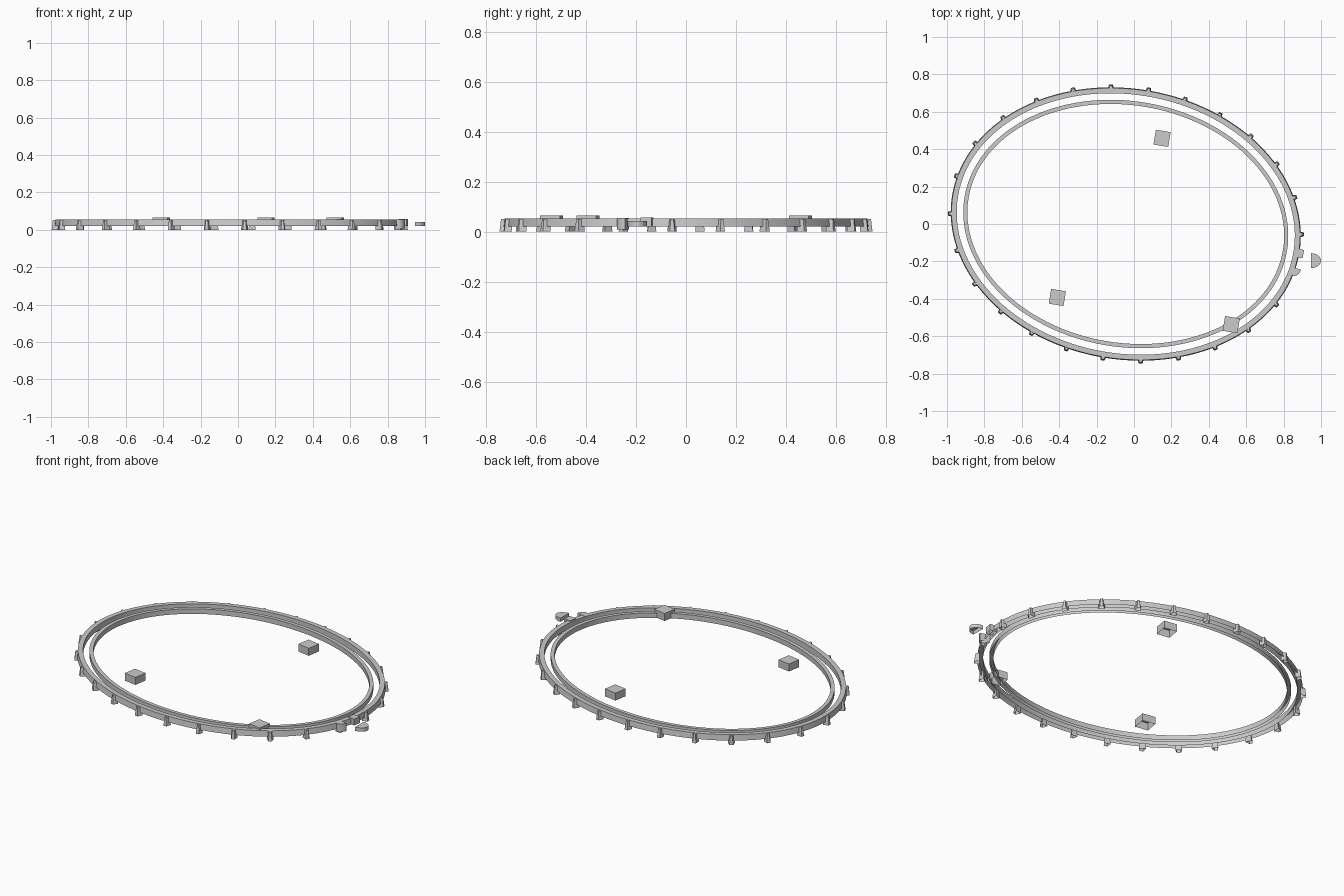
import bpy, bmesh, math
from mathutils import Vector, Matrix

if "Cube" in bpy.data.objects:
    bpy.data.objects.remove(bpy.data.objects["Cube"])

grey = bpy.data.materials.new("light grey")
grey.use_nodes = True
grey.diffuse_color = (0.6, 0.6, 0.6, 1)
grey.node_tree.nodes["Principled BSDF"].inputs["Base Color"].default_value = grey.diffuse_color

CENTRE = Vector((-0.044, 0, 0))
TILT = math.radians(-9.5)
TURN = Matrix.Rotation(TILT, 4, "Z")
A, B = 0.941, 0.724       # half axes of the outer rim
BASE, TOP = 0.02, 0.054


def rim_point(angle, inset=0.0, z=0.0):
    p = Vector(((A - inset) * math.cos(angle), (B - inset) * math.sin(angle), z))
    return TURN @ p + CENTRE


def finish(name, bm, smooth=False):
    bmesh.ops.recalc_face_normals(bm, faces=bm.faces)
    mesh = bpy.data.meshes.new(name)
    bm.to_mesh(mesh)
    bm.free()
    obj = bpy.data.objects.new(name, mesh)
    bpy.context.collection.objects.link(obj)
    mesh.materials.append(grey)
    if smooth:
        bpy.ops.object.select_all(action="DESELECT")
        obj.select_set(True)
        bpy.context.view_layer.objects.active = obj
        bpy.ops.object.shade_smooth_by_angle(angle=math.radians(30))
    return obj


def oval_ring(name, section, segments=128):
    """Sweep an (inset, z) section, open underneath, round the oval."""
    bm = bmesh.new()
    loops = [[bm.verts.new(rim_point(math.tau * i / segments, d, z)) for d, z in section]
             for i in range(segments)]
    for i, loop in enumerate(loops):
        after = loops[(i + 1) % segments]
        for j in range(len(section) - 1):
            bm.faces.new((loop[j], loop[j + 1], after[j + 1], after[j]))
    return finish(name, bm, True)


def loft(bm, low, high):
    """Shell between two matching outlines, open underneath."""
    lo = [bm.verts.new(p) for p in low]
    hi = [bm.verts.new(p) for p in high]
    n = len(lo)
    for i in range(n):
        j = (i + 1) % n
        bm.faces.new((lo[i], lo[j], hi[j], hi[i]))
    bm.faces.new(hi)


def half_disc(name, x, y, rx, ry, z0, z1, angle=0.0):
    bm = bmesh.new()
    turn = Matrix.Rotation(angle, 4, "Z")
    arc = [math.pi * (i / 10 - 0.5) for i in range(11)]
    outline = [turn @ Vector((rx * math.cos(t), ry * math.sin(t), 0)) + Vector((x, y, 0)) for t in arc]
    loft(bm, [p + Vector((0, 0, z0)) for p in outline], [p + Vector((0, 0, z1)) for p in outline])
    return finish(name, bm, True)


def block(name, x, y, size, z0, z1):
    """Square block, open underneath, turned with the oval."""
    bm = bmesh.new()
    half = size / 2
    corners = [TURN @ Vector((u * half, v * half, 0)) + Vector((x, y, 0))
               for u, v in ((-1, -1), (1, -1), (1, 1), (-1, 1))]
    loft(bm, [p + Vector((0, 0, z0)) for p in corners], [p + Vector((0, 0, z1)) for p in corners])
    return finish(name, bm)


# Two concentric oval rings
oval_ring("outer_ring", [(0, BASE), (0.004, TOP), (0.032, TOP), (0.032, BASE)])
oval_ring("inner_ring", [(0.067, BASE), (0.067, 0.05), (0.089, 0.05), (0.089, BASE)])

# Wedge teeth, evenly spaced along the outer rim
STEPS, TEETH = 2600, 26
angles = [math.radians(102.2) + math.tau * i / STEPS for i in range(STEPS + 1)]
lengths = [0.0]
for t0, t1 in zip(angles, angles[1:]):
    lengths.append(lengths[-1] + (rim_point(t1) - rim_point(t0)).length)
bm = bmesh.new()
step = 0
for tooth in range(TEETH):
    while lengths[step] < lengths[-1] * tooth / TEETH:
        step += 1
    t = angles[step]
    pos = rim_point(t)
    along = (rim_point(t + 0.01) - rim_point(t - 0.01)).normalized()
    out = along.cross(Vector((0, 0, 1)))

    def outline(z, inner, outer, half, tip):
        corners = ((-half, inner), (half, inner), (tip, outer), (-tip, outer))
        return [pos + along * u + out * v + Vector((0, 0, z)) for u, v in corners]

    loft(bm, outline(0.0, -0.014, 0.016, 0.019, 0.01),
         outline(TOP - 0.002, -0.014, 0.01, 0.014, 0.005))
finish("rim_teeth", bm)

# Square blocks
block("front_block", -0.41, -0.393, 0.08, BASE, 0.065)
block("back_block", 0.15, 0.458, 0.08, BASE, 0.065)
block("side_block", 0.52, -0.538, 0.08, BASE, 0.065)

# Latch pieces beside the rim
half_disc("loose_tab", 0.946, -0.196, 0.054, 0.04, BASE, 0.043)
half_disc("rim_tab", 0.864, -0.236, 0.042, 0.03, 0.008, 0.055, math.radians(-105))
block("latch_block", 0.883, -0.157, 0.045, BASE, 0.058)
